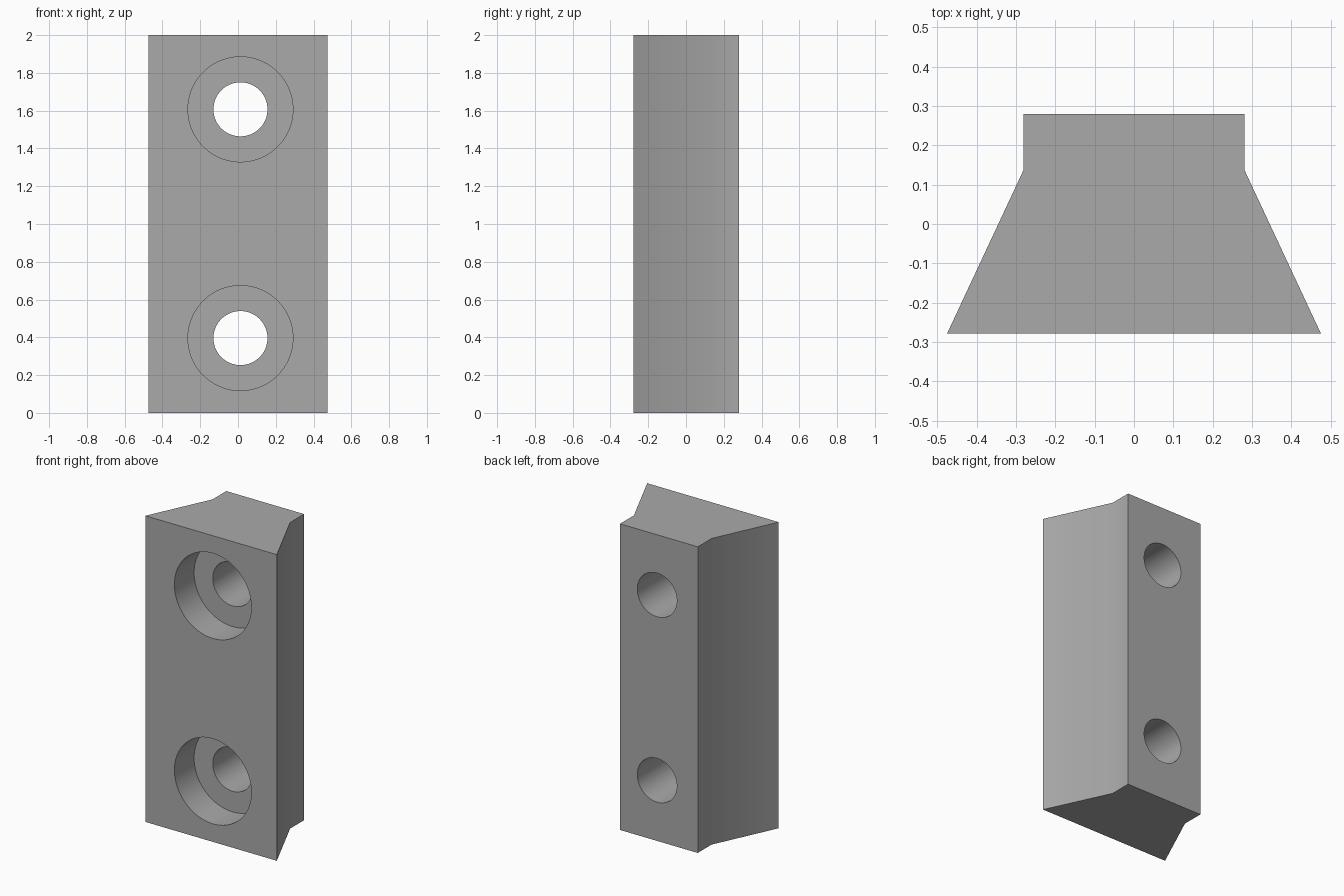
import bpy, bmesh, math

if "Cube" in bpy.data.objects:
    bpy.data.objects.remove(bpy.data.objects["Cube"])

steel = bpy.data.materials.new("plain grey")
steel.diffuse_color = (0.40, 0.40, 0.40, 1)
steel.use_nodes = True
steel.node_tree.nodes["Principled BSDF"].inputs["Base Color"].default_value = steel.diffuse_color

# Body: dovetail-like profile extruded upwards
half = [(0.475, -0.278), (0.281, 0.137), (0.281, 0.28)]
profile = half + [(-x, y) for x, y in reversed(half)]
bm = bmesh.new()
base = bm.faces.new([bm.verts.new((x, y, 0)) for x, y in profile])
top = bmesh.ops.extrude_face_region(bm, geom=[base])["geom"]
bmesh.ops.translate(bm, vec=(0, 0, 2), verts=[v for v in top if isinstance(v, bmesh.types.BMVert)])
bmesh.ops.recalc_face_normals(bm, faces=bm.faces)
mesh = bpy.data.meshes.new("clamp_block")
bm.to_mesh(mesh)
bm.free()
block = bpy.data.objects.new("clamp_block", mesh)
bpy.context.collection.objects.link(block)
mesh.materials.append(steel)


def drill(name, radius, y0, y1, z):
    """Cut a round hole along y into the block."""
    bpy.ops.mesh.primitive_cylinder_add(vertices=96, radius=radius, depth=y1 - y0,
                                        location=(0.013, (y0 + y1) / 2, z),
                                        rotation=(math.pi / 2, 0, 0))
    cutter = bpy.context.object
    cutter.name = name
    cutter.data.materials.append(steel)
    mod = block.modifiers.new(name, 'BOOLEAN')
    mod.operation = 'DIFFERENCE'
    mod.solver = 'EXACT'
    mod.object = cutter
    bpy.context.view_layer.objects.active = block
    bpy.ops.object.modifier_apply(modifier=name)
    bpy.data.objects.remove(cutter)


# Two bolt holes with counterbores in the front face
for z in (0.396, 1.607):
    drill("counterbore_cutter", 0.278, -0.5, -0.075, z)
    drill("bolt_hole_cutter", 0.143, -0.4, 0.5, z)

# Smooth bores and flanks, sharp edges elsewhere
bpy.ops.object.select_all(action='DESELECT')
block.select_set(True)
bpy.context.view_layer.objects.active = block
bpy.ops.object.shade_smooth_by_angle(angle=math.radians(30))
